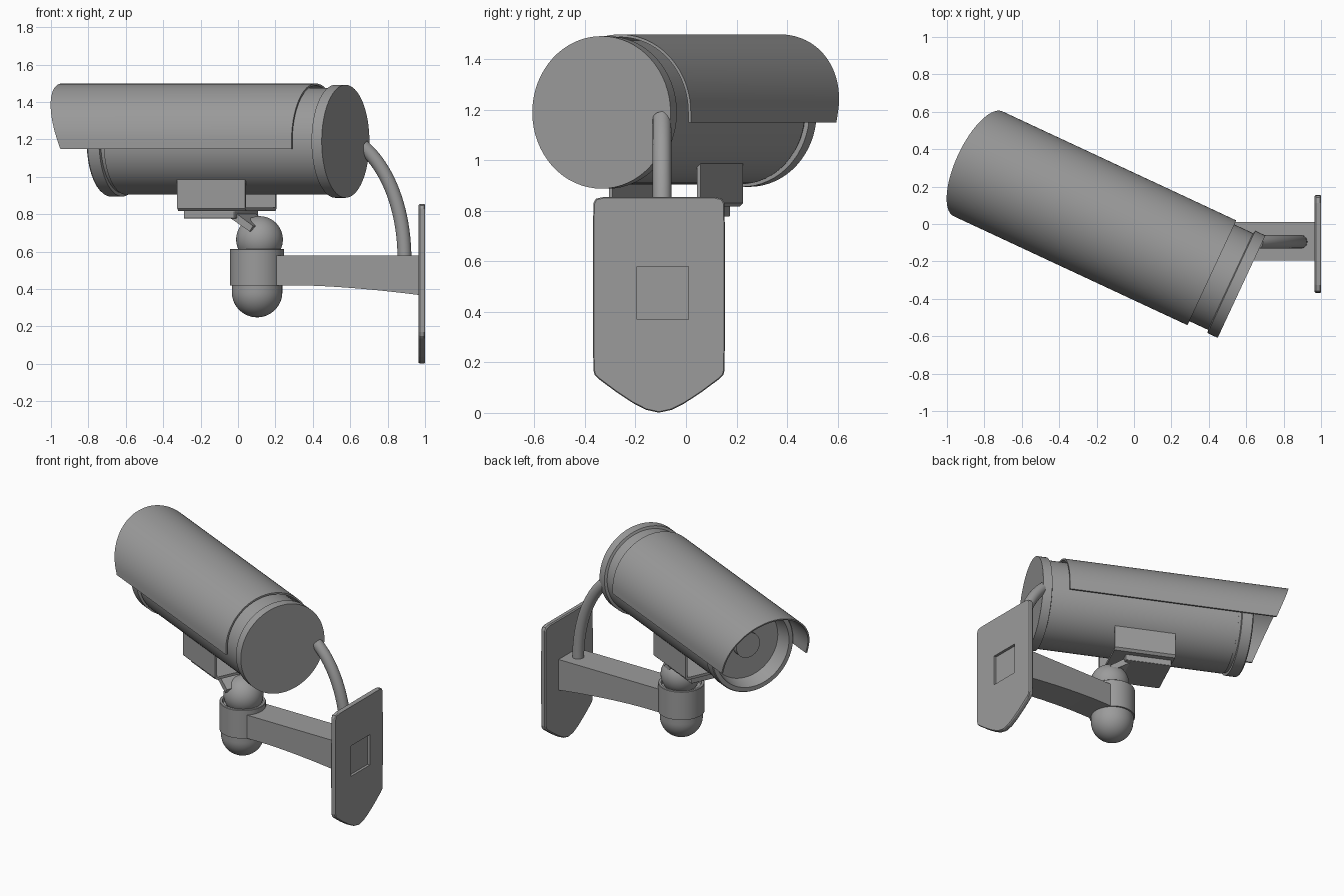
import bpy, bmesh
from math import radians, sin, cos, pi
from mathutils import Matrix, Vector

if "Cube" in bpy.data.objects:
    bpy.data.objects.remove(bpy.data.objects["Cube"])

# Camera frame: origin at centre of rear cap, local x runs to the lens, z up
CAM = Matrix.Translation((0.575, -0.335, 1.19)) @ Matrix.Rotation(radians(155), 4, 'Z')
ARM_Y = -0.095
GREY = bpy.data.materials.new("dark_grey")
GREY.diffuse_color = (0.33, 0.33, 0.33, 1)
GREY.use_nodes = True
GREY.node_tree.nodes["Principled BSDF"].inputs["Base Color"].default_value = GREY.diffuse_color


def finish(name, bm, matrix=Matrix(), bevel=0, smooth=True):
    bmesh.ops.recalc_face_normals(bm, faces=bm.faces[:])
    me = bpy.data.meshes.new(name)
    bm.to_mesh(me)
    bm.free()
    me.materials.append(GREY)
    ob = bpy.data.objects.new(name, me)
    bpy.context.collection.objects.link(ob)
    ob.matrix_world = matrix
    if smooth:
        bpy.ops.object.select_all(action='DESELECT')
        bpy.context.view_layer.objects.active = ob
        ob.select_set(True)
        bpy.ops.object.shade_smooth_by_angle(angle=radians(30))
    if bevel:
        m = ob.modifiers.new("bevel", 'BEVEL')
        m.width, m.segments, m.limit_method = bevel, 2, 'ANGLE'
    return ob


def skin(name, rings, matrix=Matrix(), bevel=0, smooth=True):
    """Closed solid from a row of matching rings, capped at both ends."""
    bm = bmesh.new()
    vs = [[bm.verts.new(p) for p in r] for r in rings]
    n = len(vs[0])
    for a, b in zip(vs, vs[1:]):
        for i in range(n):
            j = (i + 1) % n
            bm.faces.new((a[i], a[j], b[j], b[i]))
    bm.faces.new(vs[0])
    bm.faces.new(vs[-1])
    return finish(name, bm, matrix, bevel, smooth)


def lathe(name, profile, matrix=Matrix(), n=64):
    """Revolve (radius, height) points around local z."""
    rings = [[(r * cos(2 * pi * i / n), r * sin(2 * pi * i / n), h) for i in range(n)]
             for r, h in profile]
    return skin(name, rings, matrix)


def prism_xz(name, pts, y0, y1, matrix=Matrix(), bevel=0, smooth=True):
    return skin(name, [[(x, y, z) for x, z in pts] for y in (y0, y1)], matrix, bevel, smooth)


def ball(name, centre, r):
    bm = bmesh.new()
    bmesh.ops.create_uvsphere(bm, u_segments=48, v_segments=24, radius=r)
    return finish(name, bm, Matrix.Translation(centre))


def box_pts(x0, x1, z0, z1):
    return [(x0, z0), (x1, z0), (x1, z1), (x0, z1)]


# Camera housing with rear cap, front rim and recessed window
AXIS = CAM @ Matrix.Rotation(radians(90), 4, 'Y')
lathe("camera_housing", [(0.302, 0), (0.302, 0.06), (0.285, 0.065), (0.285, 1.295),
                         (0.277, 1.297), (0.277, 1.315), (0.295, 1.317), (0.295, 1.385),
                         (0.29, 1.392), (0.262, 1.392), (0.24, 1.29)], AXIS)
lathe("lens", [(0.085, 1.27), (0.085, 1.335)], AXIS, 40)


# Sun hood: thin half shell with raked front edge
def arch(r, n=40):
    pts = [(r * cos(pi * i / n), r * sin(pi * i / n)) for i in range(n + 1)]
    return [(r, -0.04)] + pts + [(-r, -0.04)]


section = arch(0.309) + arch(0.298)[::-1]
skin("sun_hood", [[(0.175, y, z) for y, z in section],
                  [(1.554 + 0.38 * z, y, z) for y, z in section]], CAM)

# Mounting channel below the housing: open-ended U with chamfered bottom edges
side = [(0.2, -0.18), (0.2, -0.358), (0.185, -0.373)]
inner = [(0.185, -0.18), (0.185, -0.355)]
channel = (side + [(-y, z) for y, z in side[::-1]]
           + [(-y, z) for y, z in inner] + inner[::-1])
skin("mount_channel", [[(x, y, z) for y, z in channel] for x in (0.5, 0.9)], CAM, smooth=False)

# Swivel plate and bent strap reaching the ball
prism_xz("swivel_plate", box_pts(0.585, 0.886, -0.413, -0.37), -0.15, 0.15, CAM, 0.004)
prism_xz("swivel_strap", [(0.65, -0.375), (0.605, -0.375), (0.49, -0.452),
                          (0.51, -0.482), (0.62, -0.413), (0.65, -0.413)], -0.12, 0.12, CAM,
         smooth=False)

# Ball joint, collar and rounded lower cap
ball("joint_ball", (0.115, ARM_Y - 0.01, 0.665), 0.125)
AT = Matrix.Translation((0.102, ARM_Y, 0))
lathe("joint_collar", [(0.145, 0.42), (0.145, 0.612), (0.142, 0.615), (0.127, 0.615), (0.122, 0.59)], AT)
lathe("lower_cap", [(0.135 * sin(max(a, 2) * pi / 180), 0.384 - 0.135 * cos(max(a, 2) * pi / 180))
                    for a in range(0, 91, 6)] + [(0.135, 0.43)], AT)

# Wall arm with underside flaring towards the wall
under = [(0.1 + 0.88 * t, 0.42 - 0.053 * max(0, (t - 0.25) / 0.75) ** 1.6)
         for t in [i / 16 for i in range(17)]]
prism_xz("wall_arm", under + [(0.98, 0.58), (0.1, 0.58)], ARM_Y - 0.1, ARM_Y + 0.105)

# Wall plate with softly pointed lower end and a square recess at the back
half = [(0.0, 0.001), (0.05, 0.012), (0.10, 0.037), (0.17, 0.083), (0.24, 0.135),
        (0.255, 0.15), (0.26, 0.17), (0.262, 0.5), (0.26, 0.83), (0.25, 0.848), (0.22, 0.855)]
outline = half + [(-y, z) for y, z in half[:0:-1]]


def plate_ring(x, s):
    return [(x, -0.107 + y * s, 0.43 + (z - 0.43) * (1 + (s - 1) * 0.6)) for y, z in outline]


plate = skin("wall_plate", [plate_ring(0.965, 0.975), plate_ring(0.972, 1),
                            plate_ring(0.994, 1), plate_ring(1.0, 0.985)], smooth=False)
cutter = prism_xz("recess_cutter", box_pts(0.982, 1.05, 0.37, 0.58), ARM_Y - 0.1, ARM_Y + 0.105,
                  smooth=False)
cutter.hide_render = True
cutter.hide_viewport = True
cut = plate.modifiers.new("recess", 'BOOLEAN')
cut.object, cut.operation, cut.solver = cutter, 'DIFFERENCE', 'EXACT'

# Cable conduit curving from rear cap down into the arm
P = [Vector(p) for p in ((0.665, 1.165), (0.805, 1.045), (0.89, 0.82), (0.89, 0.56))]
rings = []
for k in range(21):
    t = k / 20
    s = 1 - t
    c = P[0] * s**3 + P[1] * 3 * s * s * t + P[2] * 3 * s * t * t + P[3] * t**3
    d = ((P[1] - P[0]) * s * s + (P[2] - P[1]) * 2 * s * t + (P[3] - P[2]) * t * t).normalized()
    rings.append([(c.x - d.y * 0.037 * cos(a), ARM_Y + 0.037 * sin(a), c.y + d.x * 0.037 * cos(a))
                  for a in [2 * pi * i / 24 for i in range(24)]])
skin("cable_conduit", rings)
